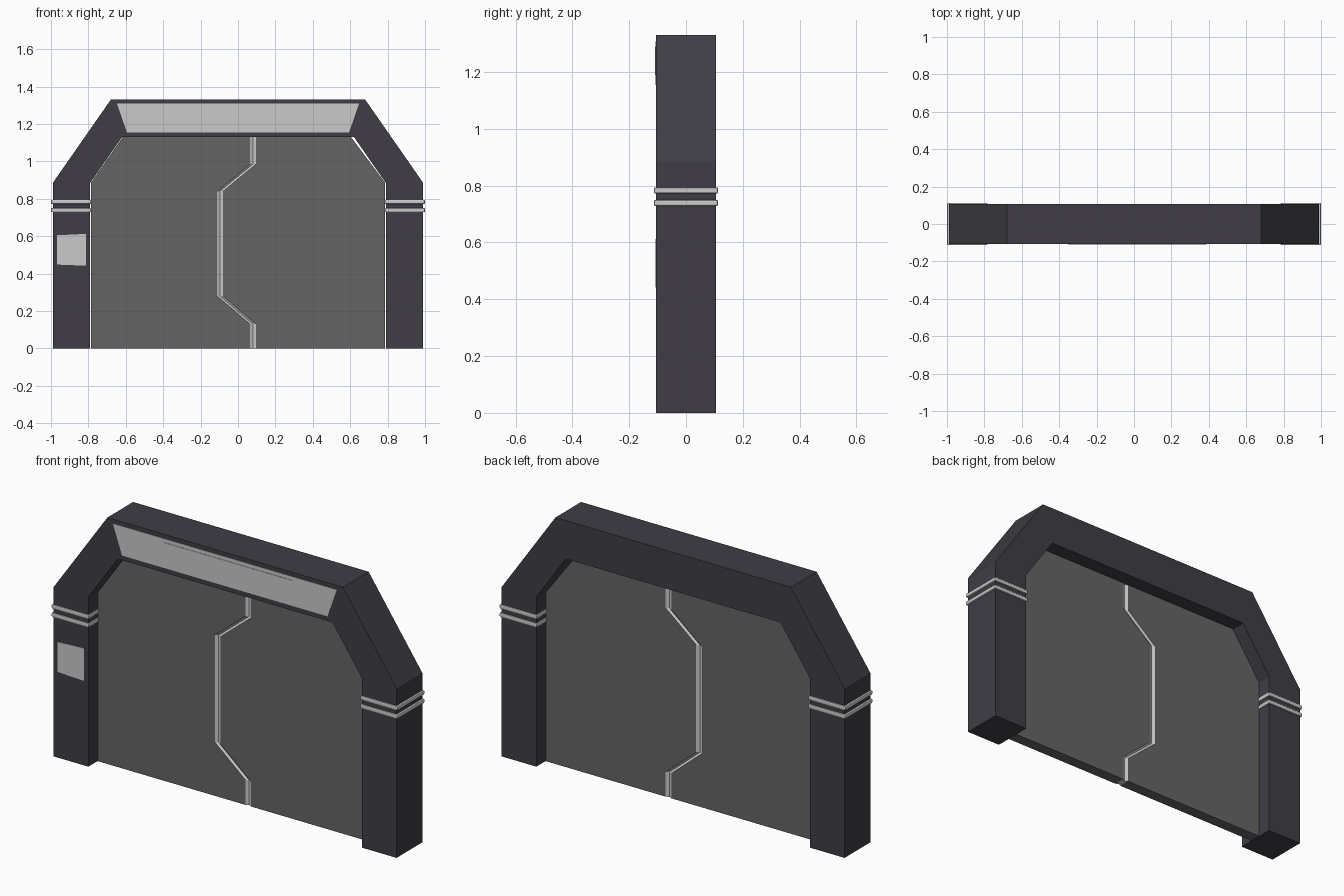
import bpy
import bmesh

cube = bpy.data.objects.get("Cube")
if cube:
    bpy.data.objects.remove(cube)


def material(name, color):
    m = bpy.data.materials.new(name)
    m.use_nodes = True
    m.diffuse_color = (*color, 1)
    m.node_tree.nodes["Principled BSDF"].inputs["Base Color"].default_value = (*color, 1)
    return m


DARK = material("dark frame", (0.05, 0.048, 0.06))
GREY = material("door grey", (0.13, 0.13, 0.13))
LIGHT = material("light trim", (0.59, 0.59, 0.59))


def finish(name, bm, mat):
    bmesh.ops.recalc_face_normals(bm, faces=bm.faces)
    mesh = bpy.data.meshes.new(name)
    bm.to_mesh(mesh)
    bm.free()
    mesh.materials.append(mat)
    obj = bpy.data.objects.new(name, mesh)
    bpy.context.collection.objects.link(obj)
    return obj


def prism(name, outline, y0, y1, mat):
    """Extrude an x-z outline from y0 to y1."""
    bm = bmesh.new()
    face = bm.faces.new([bm.verts.new((x, y0, z)) for x, z in outline])
    ext = bmesh.ops.extrude_face_region(bm, geom=[face])["geom"]
    moved = [v for v in ext if isinstance(v, bmesh.types.BMVert)]
    bmesh.ops.translate(bm, verts=moved, vec=(0, y1 - y0, 0))
    return finish(name, bm, mat)


def mirrored(half):
    return half + [(-x, z) for x, z in reversed(half)]


def box(name, center, size, mat, bevel=0):
    bm = bmesh.new()
    bmesh.ops.create_cube(bm, size=1)
    bmesh.ops.scale(bm, vec=size, verts=bm.verts)
    bmesh.ops.translate(bm, vec=center, verts=bm.verts)
    if bevel:
        bmesh.ops.bevel(bm, geom=list(bm.edges), offset=bevel, segments=2,
                        profile=0.5, affect='EDGES')
    return finish(name, bm, mat)


# Arch frame with chamfered shoulders
DEPTH = 0.106
outer = [(-0.99, 0), (-0.99, 0.885), (-0.68, 1.33)]
inner = [(-0.79, 0), (-0.79, 0.885), (-0.62, 1.13)]
prism("door_frame", mirrored(outer) + mirrored(inner)[::-1], -DEPTH, DEPTH, DARK)

# Door leaves meeting at a stepped seam
seam = [(0.08, 0), (0.08, 0.13), (-0.096, 0.28), (-0.096, 0.84), (0.08, 0.985), (0.08, 1.129)]
HALF = 0.016
THICK = 0.03
left_edge = [(x + HALF, z) for x, z in seam]
right_edge = [(x - HALF, z) for x, z in seam]
prism("left_door", left_edge + [(0.605, 1.129), (0.787, 0.885), (0.787, 0)], -THICK, THICK, GREY)
prism("right_door", right_edge + [(-0.617, 1.129), (-0.787, 0.885), (-0.787, 0)], -THICK, THICK, GREY)

# Grooved light trim along the seam
section = [(-HALF, -THICK), (0, -0.022), (HALF, -THICK), (HALF, THICK), (0, 0.022), (-HALF, THICK)]
bm = bmesh.new()
rings = [[bm.verts.new((x + dx, y, z)) for dx, y in section] for x, z in seam]
for a, b in zip(rings, rings[1:]):
    for i in range(len(section)):
        j = (i + 1) % len(section)
        bm.faces.new((a[i], a[j], b[j], b[i]))
bm.faces.new(rings[0])
bm.faces.new(rings[-1])
finish("seam_trim", bm, LIGHT)

# Paired bands around each pillar
for side, sx in (("left", 1), ("right", -1)):
    for level, z in (("lower", 0.739), ("upper", 0.783)):
        box(f"{side}_{level}_band", (sx * 0.892, 0, z), (0.216, 0.226, 0.022), LIGHT, 0.006)

# Header sign with a raised name plate
prism("header_sign", mirrored([(-0.594, 1.155), (-0.647, 1.308)]), -DEPTH - 0.002, -DEPTH + 0.002, LIGHT)
box("sign_plate", (0.018, -DEPTH - 0.002, 1.239), (0.74, 0.004, 0.1), LIGHT)

# Control panel on the right pillar
panel = [(-0.968, 0.448), (-0.968, 0.605), (-0.814, 0.612), (-0.814, 0.442)]
prism("control_panel", panel, -DEPTH - 0.002, -DEPTH + 0.002, LIGHT)
